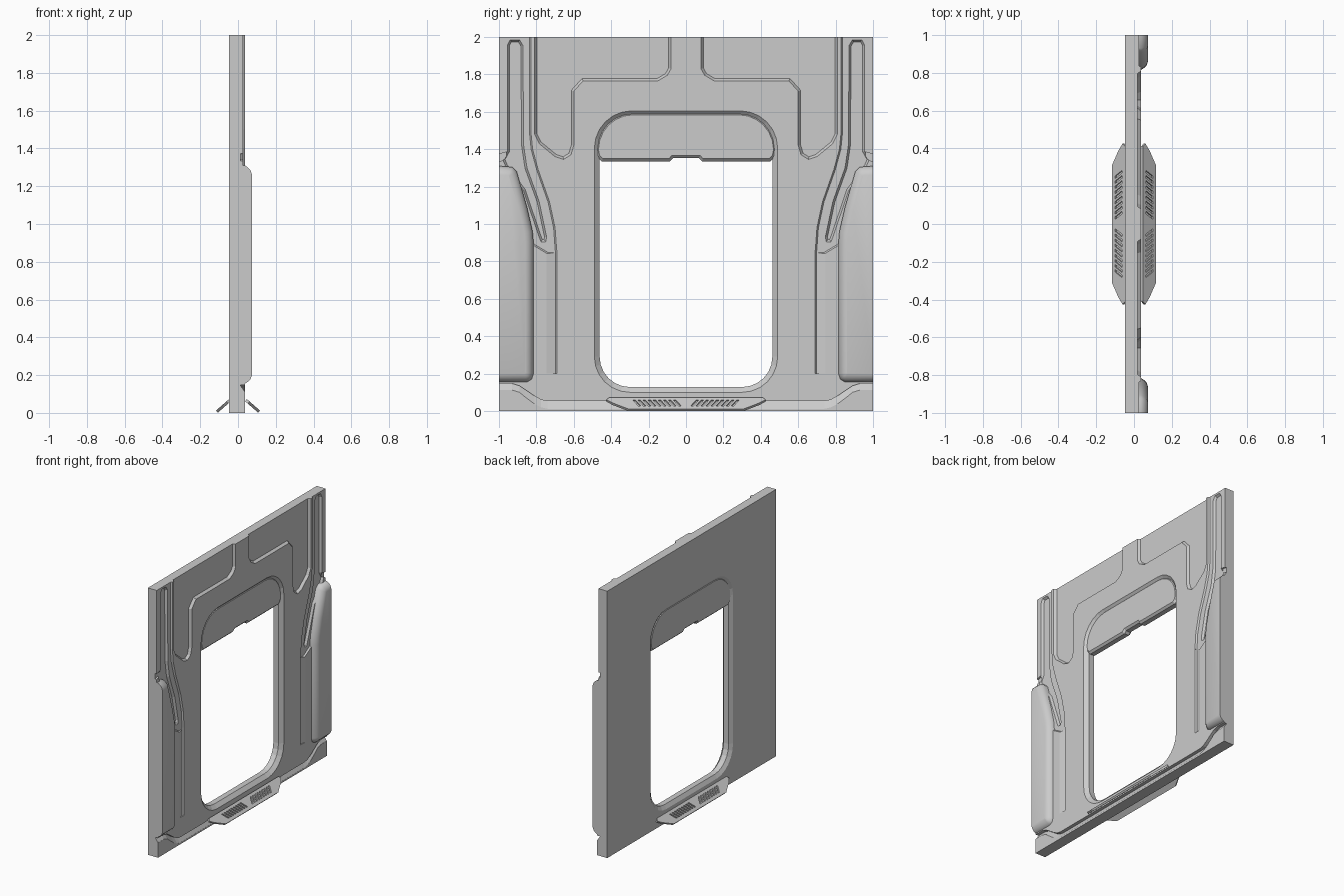
import bpy, bmesh, math
from mathutils import Vector

if "Cube" in bpy.data.objects:
    bpy.data.objects.remove(bpy.data.objects["Cube"])

FRONT, BACK = 0.037, -0.047


def loft(name, rings):
    """Closed solid skinned through rings of equal length."""
    bm = bmesh.new()
    vs = [[bm.verts.new(p) for p in r] for r in rings]
    n = len(vs[0])
    for a, b in zip(vs, vs[1:]):
        for i in range(n):
            j = (i + 1) % n
            bm.faces.new((a[i], a[j], b[j], b[i]))
    bm.faces.new(vs[0])
    bm.faces.new(vs[-1])
    bmesh.ops.recalc_face_normals(bm, faces=bm.faces)
    me = bpy.data.meshes.new(name)
    bm.to_mesh(me)
    bm.free()
    ob = bpy.data.objects.new(name, me)
    bpy.context.collection.objects.link(ob)
    return ob


def inset(poly, d):
    """Move a (y, z) outline inward by d with mitred corners."""
    p = [Vector(q) for q in poly]
    n = len(p)
    area = sum(p[i - 1].x * p[i].y - p[i].x * p[i - 1].y for i in range(n))
    s = 1 if area > 0 else -1
    out = []
    for i in range(n):
        e1 = (p[i] - p[i - 1]).normalized()
        e2 = (p[(i + 1) % n] - p[i]).normalized()
        n1, n2 = Vector((-e1.y, e1.x)) * s, Vector((-e2.y, e2.x)) * s
        out.append(tuple(p[i] + (n1 + n2) * d / (1 + n1.dot(n2))))
    return out


def layers(name, poly, levels):
    """Stack an outline at several x depths; levels = (x, inset)."""
    return loft(name, [[(x, y, z) for y, z in (inset(poly, d) if d else poly)]
                       for x, d in levels])


def cut(target, cutter):
    cutter.hide_render = True
    m = target.modifiers.new("cut", 'BOOLEAN')
    m.operation, m.solver, m.object = 'DIFFERENCE', 'EXACT', cutter
    bpy.context.view_layer.objects.active = target
    bpy.ops.object.modifier_apply(modifier=m.name)
    bpy.data.objects.remove(cutter, do_unlink=True)


def rounded(hw, z0, z1, rb, rt, seg=6):
    pts = []
    for cy, cz, r, a0 in ((hw - rb, z0 + rb, rb, -90), (hw - rt, z1 - rt, rt, 0),
                          (rt - hw, z1 - rt, rt, 90), (rb - hw, z0 + rb, rb, 180)):
        for i in range(seg + 1):
            a = math.radians(a0 + 90 * i / seg)
            pts.append((cy + r * math.cos(a), cz + r * math.sin(a)))
    return pts


def flip(poly, s):
    return [(y * s, z) for y, z in poly]


# Wall slab
wall = layers("wall_panel", [(-1, 0), (1, 0), (1, 2), (-1, 2)], [(BACK, 0), (FRONT, 0)])

# Doorway with chamfered jamb on both faces
door = rounded(0.49, 0.10, 1.605, 0.19, 0.2)
cut(wall, layers("doorway_cutter", door,
                 [(-0.07, 0), (BACK, 0.0), (-0.03, 0.028), (0.012, 0.028), (FRONT, 0), (0.07, 0)]))

# Relief cut into the +x face, mirrored left and right
upper_recess = [(.08, 2.05), (.08, 1.83), (.1, 1.795), (.15, 1.765), (.55, 1.765), (.6, 1.71),
                (.6, 1.42), (.615, 1.37), (.655, 1.345), (.7, 1.36), (.785, 1.43),
                (.81, 1.48), (.81, 2.05)]
side_recess = [(.83, 2.05), (.83, 1.5), (.82, 1.4), (.79, 1.29), (.73, 1.12), (.7, .98),
               (.69, .84), (.74, .84), (.84, .9), (1.05, .9), (1.05, 2.05)]
slot = [(.955, 1.955), (.94, 1.985), (.89, 1.985), (.872, 1.955), (.868, 1.42), (.85, 1.3),
        (.785, 1.12), (.745, .93), (.75, .905), (.775, .905), (.785, .93), (.87, 1.18),
        (.965, 1.31), (.98, 1.345), (.955, 1.39)]
notch = [(.96, 1.385), (.96, 1.35), (1.05, 1.31), (1.05, 1.36)]
for s in (-1, 1):
    cut(wall, layers("upper_recess_cutter", flip(upper_recess, s),
                     [(0.06, 0), (FRONT, 0), (0.019, 0.013)]))
    cut(wall, layers("side_recess_cutter", flip(side_recess, s),
                     [(0.06, 0), (FRONT, 0), (0.026, 0.008)]))
    # Long groove that fades outward below the side recess
    cut(wall, loft("fading_groove_cutter",
                   [[(0.06, s * .69, z), (FRONT, s * .69, z), (0.026, s * .698, z),
                     (FRONT, s * .745, z), (0.06, s * .745, z)] for z in (0.2, 0.86)]))
    cut(wall, layers("slot_cutter", flip(slot, s),
                     [(0.06, 0), (0.026, 0), (0.01, 0.011)]))
    cut(wall, layers("edge_notch_cutter", flip(notch, s), [(0.06, 0), (0.014, 0)]))

# Skirting groove: sharp upper edge, sloping lower side
half = [(.74, .053, .012), (.775, .06, .02), (.81, .08, .038), (.86, .115, .075),
        (.89, .135, .1), (.93, .147, .112), (1.05, .147, .112)]
path = [(-y, a, b) for y, a, b in reversed(half)] + half
cut(wall, loft("skirting_cutter", [[(0.07, y, a), (0.012, y, a), (0.036, y, b), (0.07, y, b)]
                                   for y, a, b in path]))

# Bulging side pods
pod = [(1, 1.31), (.93, 1.305), (.905, 1.28), (.85, 1.09), (.82, .96), (.815, .9),
       (.815, .2), (.825, .17), (.85, .155), (1, .155)]
for s, side in ((-1, "left"), (1, "right")):
    rings = []
    for x, d in ((0.0, 0), (FRONT, 0), (0.055, 0.012), (0.067, 0.025), (0.074, 0.045)):
        ring = inset(pod, d) if d else list(pod)
        ring[0], ring[-1] = (1, ring[0][1]), (1, ring[-1][1])
        rings.append([(x, s * y, z) for y, z in ring])
    ob = loft("side_pod_" + side, rings)
    bpy.ops.object.select_all(action='DESELECT')
    ob.select_set(True)
    bpy.context.view_layer.objects.active = ob
    bpy.ops.object.shade_smooth_by_angle(angle=math.radians(35))

# Raised door leaf filling the top of the doorway
leaf_half = [(.07, 1.352), (.085, 1.335), (.45, 1.335), (.475, 1.36)]
arch = [p for p in rounded(.482, 1.0, 1.598, .1, .2) if p[1] > 1.38]
leaf = leaf_half + arch + [(-y, z) for y, z in reversed(leaf_half)]
layers("door_leaf", leaf, [(-0.04, 0.014), (-0.025, 0), (0.012, 0), (0.026, 0.014)])


# Sloped foot plates with slanted vents, on both sides of the wall
def slope(s, u, y, out):
    x, z = 0.047 + 0.07 * u, 0.073 - 0.061 * u
    return (s * (x + 0.657 * out), y, z + 0.754 * out)


plate = [(-.41, 0), (.41, 0), (.425, .2), (.39, .5), (.31, 1), (-.31, 1), (-.39, .5), (-.425, .2)]
for s, side in ((-1, "back"), (1, "front")):
    foot = loft("foot_plate_" + side,
                [[slope(s, u, y, o) for y, u in plate] for o in (-0.015, 0)])
    for m in (-1, 1):
        for i in range(9):
            y0 = 0.025 + 0.027 * i
            bar = [(y0, .75), (y0 + .014, .75), (y0 + .044, .22), (y0 + .03, .22)]
            cut(foot, loft("vent_cutter", [[slope(s, u, m * y, o) for y, u in bar]
                                           for o in (-0.009, 0.01)]))
